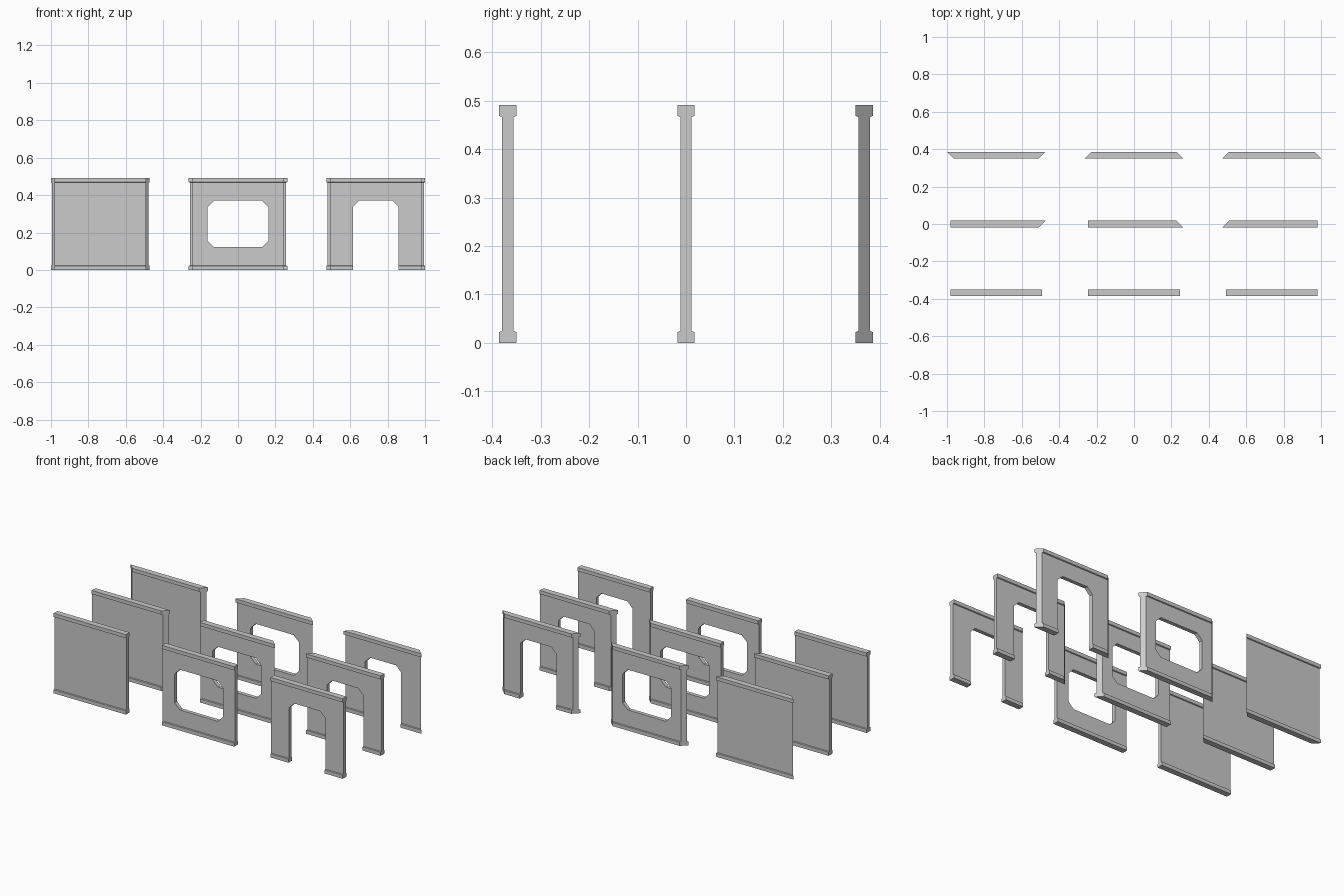
import bpy, bmesh

if "Cube" in bpy.data.objects:
    bpy.data.objects.remove(bpy.data.objects["Cube"])

U = 0.491            # wall width and height
T = 0.018            # half thickness of the trim
P = 0.0118           # half thickness of the panel
R, C = 0.022, 0.0245  # trim height at its outer edge and at the panel

# Half of the wall cross-section (y, z), mirrored for the other side
HALF = [(T, 0), (T, R), (P, C), (P, U - C), (T, U - R), (T, U)]
PROFILE = HALF + [(-y, z) for y, z in reversed(HALF)]


def prism(name, rings):
    """Closed solid from two matching rings of points."""
    bm = bmesh.new()
    a, b = [[bm.verts.new(p) for p in ring] for ring in rings]
    n = len(a)
    bm.faces.new(a)
    bm.faces.new(b)
    for i in range(n):
        j = (i + 1) % n
        bm.faces.new((a[i], a[j], b[j], b[i]))
    bmesh.ops.recalc_face_normals(bm, faces=bm.faces[:])
    mesh = bpy.data.meshes.new(name)
    bm.to_mesh(mesh)
    bm.free()
    ob = bpy.data.objects.new(name, mesh)
    bpy.context.collection.objects.link(ob)
    return ob


def wall(name, left, right):
    """Wall whose ends are slanted: +1 longer at the back, -1 longer at the front, 0 square."""
    return prism(name, [[(-U / 2 - left * y, y, z) for y, z in PROFILE],
                        [(U / 2 + right * y, y, z) for y, z in PROFILE]])


def cut(ob, outline):
    """Cut an opening with the given (x, z) outline through a wall."""
    cutter = prism("opening_cutter", [[(x, y, z) for x, z in outline] for y in (-0.1, 0.1)])
    cutter.hide_render = True
    mod = ob.modifiers.new("opening", 'BOOLEAN')
    mod.operation = 'DIFFERENCE'
    mod.solver = 'EXACT'
    mod.object = cutter
    bpy.context.view_layer.objects.active = ob
    bpy.ops.object.modifier_apply(modifier=mod.name)
    bpy.data.objects.remove(cutter)


# Opening outlines with clipped corners
k = 0.035
w, z0, z1 = 0.1637, U / 4, U * 0.755
window = [(-w + k, z0), (w - k, z0), (w, z0 + k), (w, z1 - k),
          (w - k, z1), (-w + k, z1), (-w, z1 - k), (-w, z0 + k)]
d = U / 4
door = [(-d, -0.1), (d, -0.1), (d, z1 - k), (d - k, z1), (-d + k, z1), (-d, z1 - k)]

# End slants per row (front, middle, back) for each column
columns = [("solid_wall", None, [(0, 0), (0, 1), (1, 1)]),
           ("window_wall", window, [(0, 0), (0, -1), (-1, -1)]),
           ("door_wall", door, [(0, 0), (-1, 0), (-1, -1)])]

for c, (kind, outline, ends) in enumerate(columns):
    for r, (row, (left, right)) in enumerate(zip(("straight", "one_mitre", "two_mitres"), ends)):
        ob = wall(f"{kind}_{row}", left, right)
        if outline:
            cut(ob, outline)
        ob.location = ((c - 1) * 1.5 * U, (r - 1) * 0.75 * U, 0)
